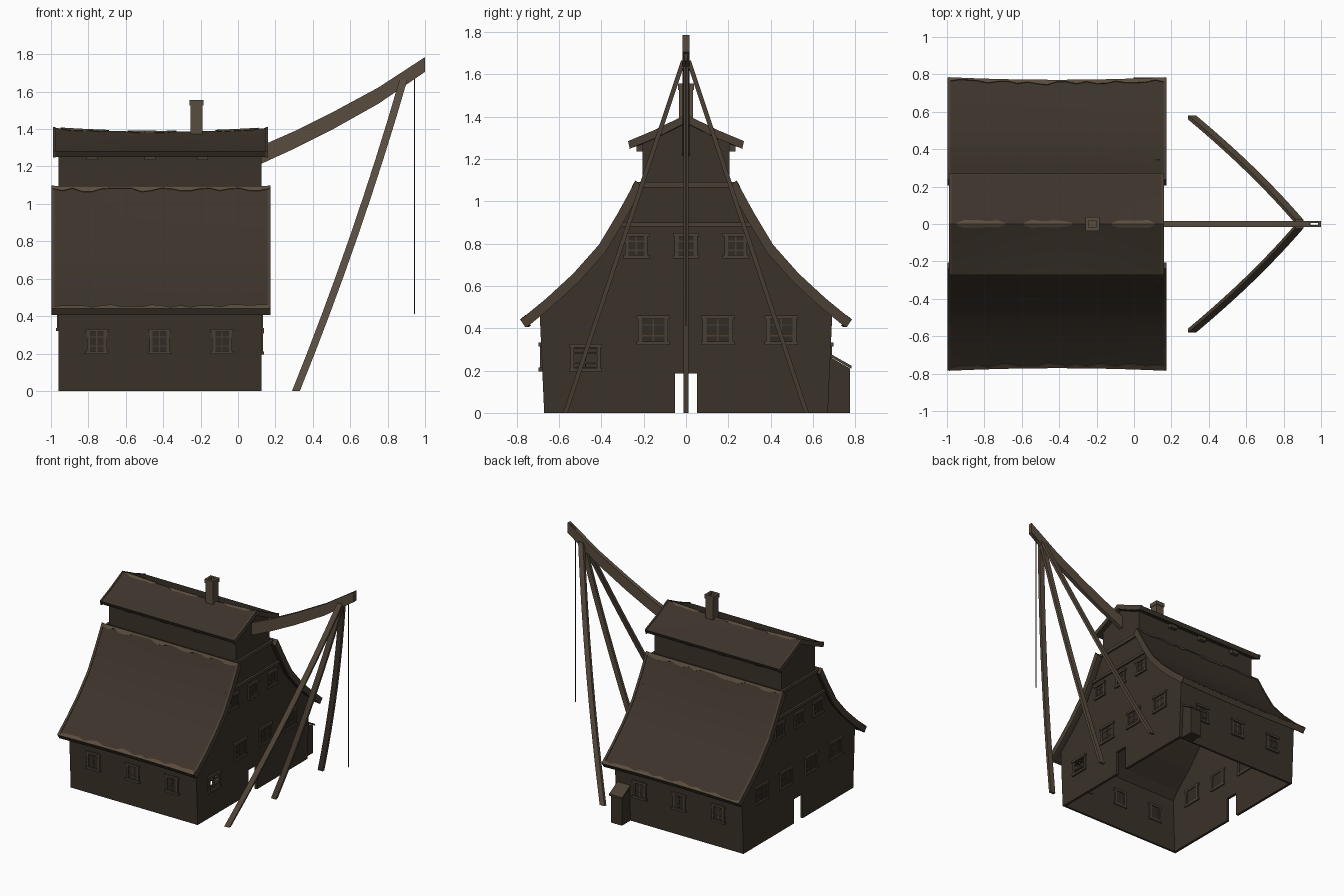
import bpy, bmesh, math, random

if "Cube" in bpy.data.objects:
    bpy.data.objects.remove(bpy.data.objects["Cube"])
random.seed(4)


def mat(name, r, g, b):
    m = bpy.data.materials.new(name)
    m.diffuse_color = (r, g, b, 1)
    m.use_nodes = True
    m.node_tree.nodes["Principled BSDF"].inputs["Base Color"].default_value = m.diffuse_color
    return m


WALL = mat("wall_brown", .043, .032, .022)
ROOF = mat("roof_brown", .046, .034, .024)
TRIM = mat("worn_wood", .10, .073, .047)
BOARD = mat("board_brown", .068, .050, .034)
BEAM = mat("beam_wood", .10, .073, .050)
PANE = mat("dark_pane", .032, .024, .017)
ROPE = mat("rope_dark", .04, .035, .03)


def loft(name, rings, material, smooth=False):
    """Skin a list of equal rings and cap both ends."""
    bm = bmesh.new()
    vs = [[bm.verts.new(p) for p in r] for r in rings]
    n = len(rings[0])
    for a, b in zip(vs, vs[1:]):
        for i in range(n):
            j = (i + 1) % n
            bm.faces.new((a[i], a[j], b[j], b[i]))
    bm.faces.new(vs[0][::-1])
    bm.faces.new(vs[-1])
    bmesh.ops.recalc_face_normals(bm, faces=bm.faces)
    me = bpy.data.meshes.new(name)
    bm.to_mesh(me)
    bm.free()
    me.materials.append(material)
    ob = bpy.data.objects.new(name, me)
    bpy.context.collection.objects.link(ob)
    if smooth:
        bpy.ops.object.select_all(action='DESELECT')
        ob.select_set(True)
        bpy.context.view_layer.objects.active = ob
        bpy.ops.object.shade_smooth_by_angle(angle=math.radians(30))
    return ob


def box(name, x0, x1, y0, y1, z0, z1, material):
    return loft(name, [[(x0, y0, z), (x1, y0, z), (x1, y1, z), (x0, y1, z)] for z in (z0, z1)], material)


def prism(name, half, x0, x1, material):
    """Symmetric profile (y, z) drawn along x."""
    prof = half + [(-y, z) for y, z in reversed(half) if y > 0]
    return loft(name, [[(x, y, z) for y, z in prof] for x in (x0, x1)], material)


def cut(target, cutter):
    m = target.modifiers.new("cut", 'BOOLEAN')
    m.operation, m.object, m.solver = 'DIFFERENCE', cutter, 'EXACT'
    bpy.context.view_layer.objects.active = target
    bpy.ops.object.modifier_apply(modifier=m.name)
    bpy.data.objects.remove(cutter)


# hollow house body, open underneath, with doorways in both gables
body = prism("house_walls", [(.67, 0), (.69, .44), (.69, .488), (.648, .523), (.518, .643), (.398, .778),
                             (.308, .928), (.223, 1.083)], -.96, .125, WALL)
cut(body, prism("hollow", [(.65, -.1), (.668, .44), (.62, .5), (.49, .62), (.37, .755),
                           (.28, .905), (.2, 1.06)], -.94, .105, WALL))
cut(body, box("doorway", -1.2, .4, -.053, .053, -.1, .187, WALL))
cut(body, box("window_hole", .05, .2, -.53, -.42, .215, .305, WALL))

# upper storey
prism("upper_walls", [(.205, 1.07), (.205, 1.275), (0, 1.375)], -.96, .125, WALL)

# concave main roof slabs
CURVE = [(.78, .437), (.66, .535), (.53, .655), (.41, .79), (.32, .94), (.235, 1.095)]
X0, X1, XM = -.995, .172, -.41


def sag(x):
    return 1 - ((x - XM) / .585) ** 2


def roof_y(y, x):
    return y - .014 * sag(x) * (y - .235) / .545


def stations(a, b, n):
    return [a + (b - a) * i / n for i in range(n + 1)]


for s, side in ((-1, "front"), (1, "back")):
    rings = []
    for x in stations(X0, X1, 8):
        top = [(x, s * roof_y(y, x), z) for y, z in CURVE]
        low = [(x, s * roof_y(y - .022, x), z - .026) for y, z in CURVE]
        rings.append(top + low[::-1])
    loft(side + "_main_roof", rings, ROOF, True)
    # boards following the gable edges
    for x, end in ((X0, "left"), (X1 - .012, "right")):
        rings = [[(x - .003, s * (y + .002), z + .004), (x + .015, s * (y + .002), z + .004),
                  (x + .015, s * (y - .028), z - .032), (x - .003, s * (y - .028), z - .032)]
                 for y, z in CURVE]
        loft(f"{side}_{end}_barge_board", rings, BOARD)
    # ragged worn strips along the top edge and the eave
    for label, (py, pz), (dy, dz), wide in (("top", (.237, 1.093), (.48, -.877), .03),
                                            ("eave", (.782, .437), (-.77, .635), .03)):
        rings = []
        for x in stations(X0 + .005, X1 - .005, 22):
            w = wide * random.choice((.4, .5, .9, 1.1))
            a = roof_y(py, x)
            ny, nz = abs(dz) * .005, abs(dy) * .005
            rings.append([(x, s * a, pz), (x, s * (a + ny), pz + nz),
                          (x, s * (a + ny + dy * w), pz + nz + dz * w),
                          (x, s * (a + dy * w), pz + dz * w)])
        loft(f"{side}_{label}_worn_edge", rings, TRIM)
    # fascia below the eave
    loft(side + "_eave_board", [[(x, s * (roof_y(.781, x) - d), z) for d, z in
                                 ((0, .437), (.022, .405), (.034, .412), (.012, .437))]
                                for x in stations(X0, X1, 6)], BOARD)
    # bracket blocks below the upper eave
    for x in (-.78, -.47, -.19):
        box(side + "_eave_bracket", x - .03, x + .03, min(s * .2, s * .235), max(s * .2, s * .235),
            1.235, 1.275, BOARD)

# upper roof with a sagging ridge
rings = []
for x in stations(-.986, .157, 8):
    d = .02 * (1 - ((x - XM) / .575) ** 2)
    rings.append([(x, -.272, 1.28), (x, -.15, 1.33 - d * .5), (x, 0, 1.406 - d), (x, .15, 1.33 - d * .5),
                  (x, .272, 1.28), (x, .258, 1.252), (x, .14, 1.3 - d * .5), (x, 0, 1.372 - d),
                  (x, -.14, 1.3 - d * .5), (x, -.258, 1.252)])
loft("upper_roof", rings, ROOF, True)
# worn patches on the ridge
for a, b in ((-.95, -.69), (-.59, -.33), (-.12, .11)):
    rings = []
    for i, x in enumerate(stations(a, b, 6)):
        w = .006 if i in (0, 6) else random.uniform(.014, .024)
        z = 1.411 - .02 * (1 - ((x - XM) / .575) ** 2)
        rings.append([(x, -w, z - w * .5), (x, 0, z), (x, w, z - w * .5), (x, 0, z - .008 - w * .5)])
    loft("ridge_wear", rings, TRIM)
# upper roof gable boards
for x in (-.989, .148):
    for s in (-1, 1):
        loft("upper_barge_board", [[(x, s * y, z + .004), (x + .012, s * y, z + .004),
                                    (x + .012, s * y * .97, z - .032), (x, s * y * .97, z - .032)]
                                   for y, z in ((0, 1.406), (.15, 1.332), (.274, 1.28))], BOARD)

# gable cross beams
for x0, x1 in ((.12, .14), (-.975, -.955)):
    box("gable_beam_low", x0, x1, -.345, .345, .88, .9, BOARD)
    box("gable_beam_high", x0, x1, -.235, .235, 1.065, 1.09, BOARD)


# windows: frame, wider lintel and sill, glazing bars and pane
def window(name, axis, sign, wall, u, z, w, h, pane=True):
    def part(label, u0, u1, z0, z1, inn, out, m):
        a, b = sorted((sign * (wall - inn), sign * (wall + out)))
        r = (a, b, u + u0, u + u1) if axis == 'x' else (u + u0, u + u1, a, b)
        box(f"{name}_{label}", *r, z + z0, z + z1, m)
    W, H, t = w / 2, h / 2, .017
    for s in (-1, 1):
        a, b = sorted((s * (W - .004), s * (W - .004 - t)))
        part("side", a, b, -H, H, .03, .009, BOARD)
        a, b = sorted((s * H, s * (H - t)))
        part("rail", -W - .004, W + .004, a, b, .03, .014, BOARD)
    part("upright", -.003, .003, -H, H, .012, .006, BOARD)
    for k in (-.18, .18):
        part("crossbar", -W + .01, W - .01, k * h - .003, k * h + .003, .012, .006, BOARD)
    if pane:
        part("pane", -W + .01, W - .01, -H + .01, H - .01, .024, .003, PANE)


for x in (-.755, -.42, -.085):
    for s, n in ((-1, "front"), (1, "back")):
        window(n + "_window", 'y', s, .682, x, .264, .115, .135)
for s, wall, n in ((1, .125, "right"), (-1, .96, "left")):
    for y in (-.235, 0, .235):
        window(n + "_attic_window", 'x', s, wall, y, .79, .115, .12)
    for y in (-.155, .15, .45):
        window(n + "_gable_window", 'x', s, wall, y, .39, .15, .14)
window("left_end_window", 'x', -1, .96, -.45, .39, .15, .14)
window("right_open_window", 'x', 1, .125, -.475, .26, .15, .13, False)

# lean-to on the back wall
loft("lean_to", [[(x, .66, 0), (x, .775, 0), (x, .775, .21), (x, .66, .275)] for x in (.005, .1)], WALL)
loft("lean_to_roof", [[(x, .67, .272), (x, .783, .208), (x, .783, .222), (x, .67, .286)]
                      for x in (-.003, .108)], BOARD)

# chimney with a hollow capped top
chim = box("chimney", -.255, -.19, -.033, .033, 1.33, 1.54, BEAM)
cap = box("chimney_cap", -.26, -.185, -.038, .038, 1.525, 1.556, BEAM)
for o in (chim, cap):
    cut(o, box("flue", -.242, -.203, -.02, .02, 1.47, 1.7, BEAM))

# curved boom with a slot at its tip
TOP = [(.1, 1.30), (.3, 1.388), (.5, 1.487), (.75, 1.622), (1, 1.785)]
LOW = [(.1, 1.203), (.3, 1.295), (.5, 1.395), (.75, 1.535), (1, 1.706)]
boom = loft("crane_boom", [[(x, -.016, zt), (x, .016, zt), (x, .016, zl), (x, -.016, zl)]
                           for (x, zt), (_, zl) in zip(TOP, LOW)], BEAM)
cut(boom, box("slot", .94, .985, -.006, .006, 1.5, 2, BEAM))
box("hoist_rope", .94, .946, -.003, .003, .41, 1.72, ROPE)

# three bowed legs
for k, n in ((-1, "front"), (0, "middle"), (1, "back")):
    rings = []
    for t in stations(0, 1, 8):
        x = .31 + .575 * t + .095 * t * (1 - t)
        y, z = k * (.57 - .558 * t), 1.665 * t
        rings.append([(x - .021, y - .011, z), (x + .021, y - .011, z),
                      (x + .021, y + .011, z), (x - .021, y + .011, z)])
    loft(n + "_crane_leg", rings, BEAM, True)
